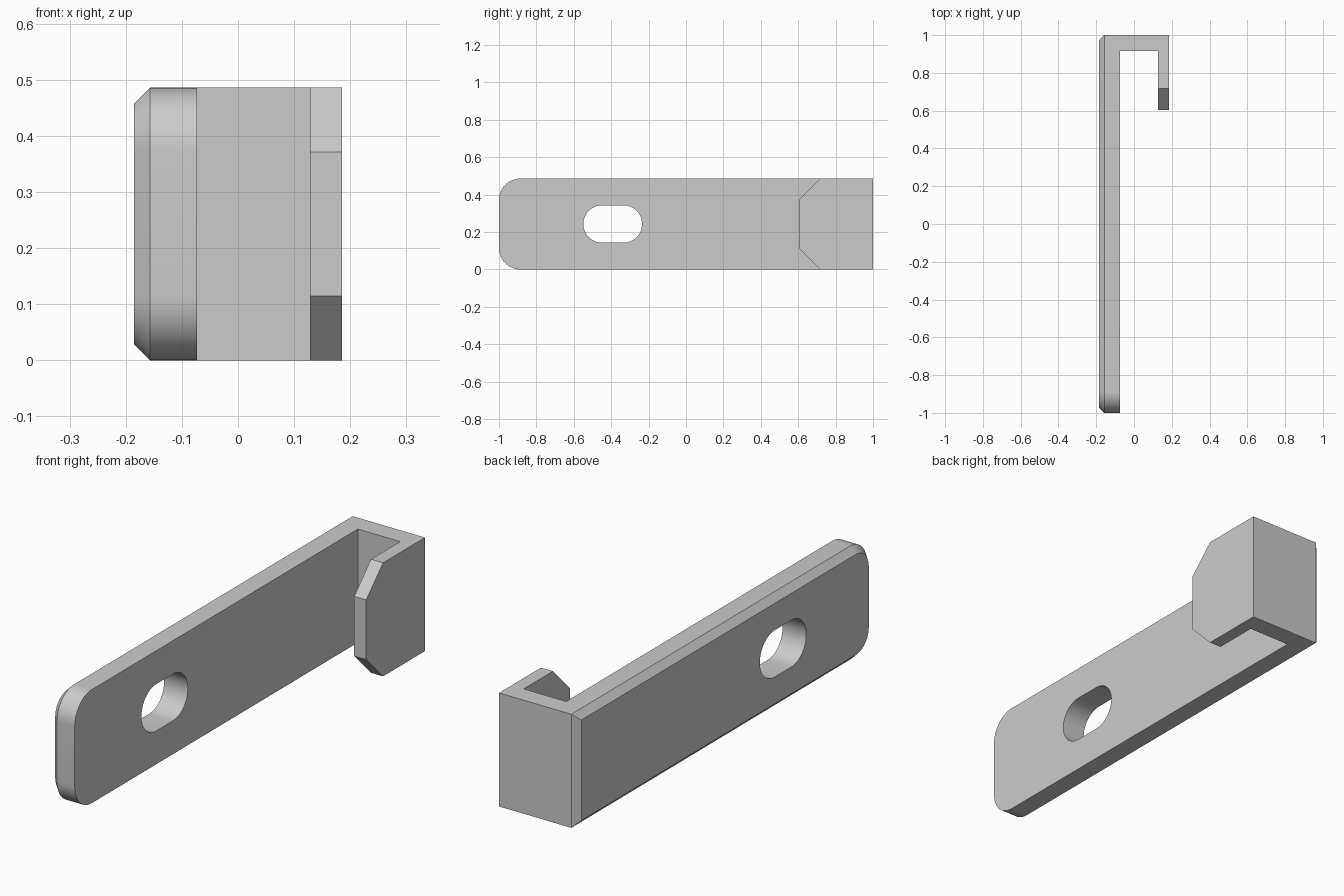
import bpy, bmesh, math

cube = bpy.data.objects.get("Cube")
if cube:
    bpy.data.objects.remove(cube, do_unlink=True)

HEIGHT = 0.486
MID = HEIGHT / 2
OUTER, INNER, HOOK_IN, HOOK_OUT = -0.185, -0.073, 0.128, 0.185
CHAMFER = 0.028

grey = bpy.data.materials.new("light grey")
grey.use_nodes = True
grey.diffuse_color = (0.6, 0.6, 0.6, 1)
grey.node_tree.nodes["Principled BSDF"].inputs["Base Color"].default_value = (0.6, 0.6, 0.6, 1)


def arc(cy, cz, r, start, end, steps):
    angles = [math.radians(start + (end - start) * i / steps) for i in range(steps + 1)]
    return [(cy + r * math.cos(a), cz + r * math.sin(a)) for a in angles]


def loft(name, sections):
    """Skin matching (x, yz outline) sections and cap both ends."""
    bm = bmesh.new()
    rings = [[bm.verts.new((x, y, z)) for y, z in outline] for x, outline in sections]
    n = len(rings[0])
    for a, b in zip(rings, rings[1:]):
        for i in range(n):
            j = (i + 1) % n
            bm.faces.new((a[i], a[j], b[j], b[i]))
    bm.faces.new(rings[0])
    bm.faces.new(rings[-1])
    bmesh.ops.recalc_face_normals(bm, faces=bm.faces)
    mesh = bpy.data.meshes.new(name)
    bm.to_mesh(mesh)
    bm.free()
    mesh.materials.append(grey)
    obj = bpy.data.objects.new(name, mesh)
    bpy.context.collection.objects.link(obj)
    return obj


def combine(target, other, operation):
    bpy.ops.object.select_all(action="DESELECT")
    bpy.context.view_layer.objects.active = target
    target.select_set(True)
    mod = target.modifiers.new(operation.lower(), "BOOLEAN")
    mod.operation, mod.solver, mod.object = operation, "EXACT", other
    bpy.ops.object.modifier_apply(modifier=mod.name)
    bpy.data.objects.remove(other, do_unlink=True)


def plate_outline(inset):
    """Rounded at the free end, square at the hook end."""
    r, c = 0.115 - inset, 0.115
    far, low, high = 1 - inset, inset, HEIGHT - inset
    return ([(far, low), (far, high)]
            + arc(c - 1, HEIGHT - c, r, 90, 180, 16)
            + arc(c - 1, c, r, 180, 270, 16))


# Long plate with a chamfered outer face
bracket = loft("hooked_bracket", [(OUTER, plate_outline(CHAMFER)),
                                  (OUTER + CHAMFER, plate_outline(0)),
                                  (INNER, plate_outline(0))])

# Bridge and lip of the hook
bridge = loft("hook_bridge", [(x, [(0.915, 0), (1, 0), (1, HEIGHT), (0.915, HEIGHT)])
                              for x in (INNER - 0.04, HOOK_OUT)])
lip_outline = [(0.96, 0), (0.96, HEIGHT), (0.717, HEIGHT),
               (0.603, HEIGHT - 0.115), (0.603, 0.115), (0.717, 0)]
lip = loft("hook_lip", [(x, lip_outline) for x in (HOOK_IN, HOOK_OUT)])
combine(bracket, bridge, "UNION")
combine(bracket, lip, "UNION")

# Long slot through the plate
slot_outline = arc(-0.335, MID, 0.1, -90, 90, 24) + arc(-0.449, MID, 0.1, 90, 270, 24)
slot = loft("slot_cutter", [(x, slot_outline) for x in (OUTER - 0.1, INNER + 0.1)])
combine(bracket, slot, "DIFFERENCE")

# Merge flat regions and shade the curves smooth
bm = bmesh.new()
bm.from_mesh(bracket.data)
bmesh.ops.remove_doubles(bm, verts=bm.verts, dist=0.0001)
bmesh.ops.dissolve_limit(bm, angle_limit=math.radians(0.5), verts=bm.verts, edges=bm.edges)
bm.to_mesh(bracket.data)
bm.free()
bracket.select_set(True)
bpy.context.view_layer.objects.active = bracket
bpy.ops.object.shade_smooth_by_angle(angle=math.radians(30))
